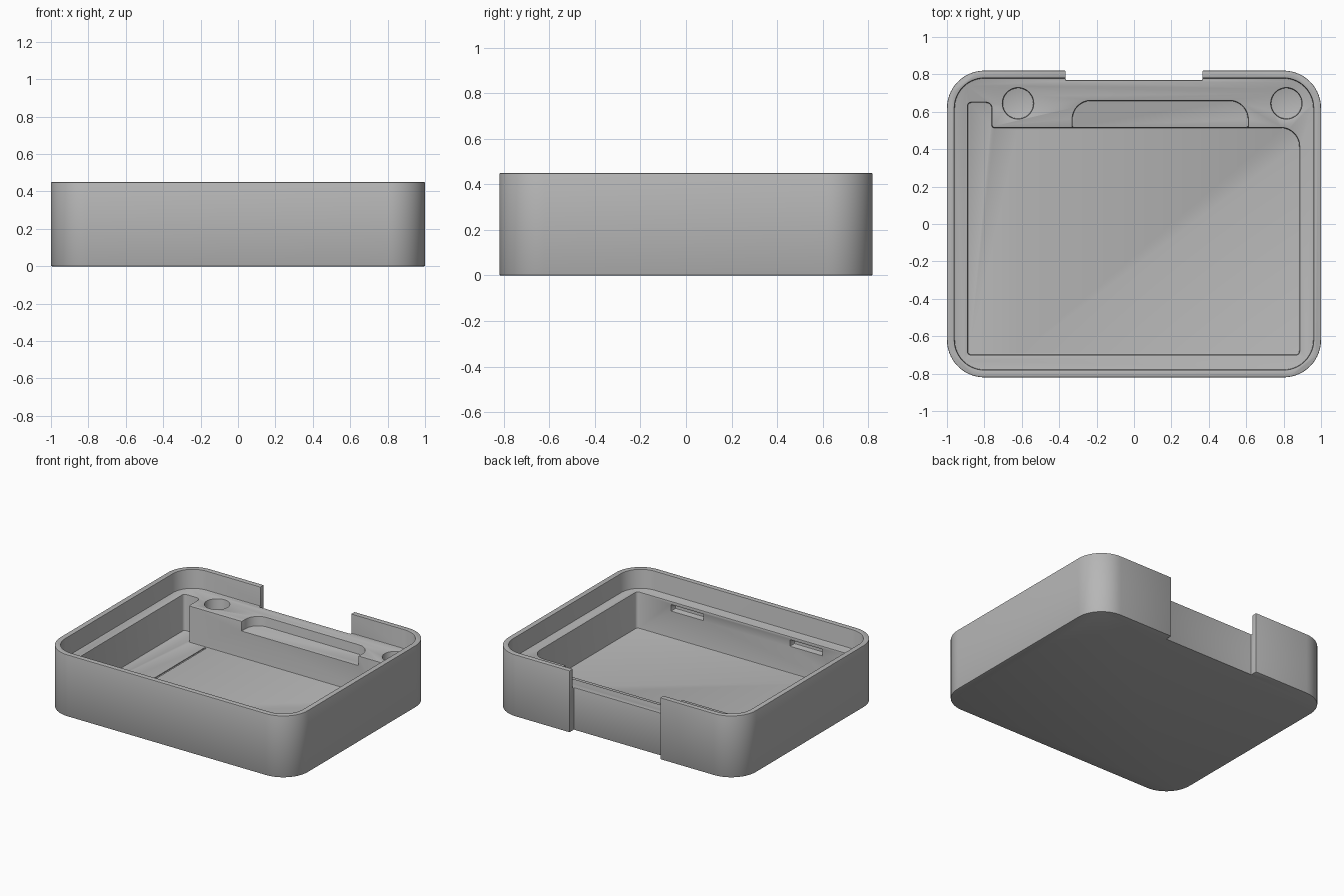
import bpy, bmesh, math
from mathutils import Vector

cube = bpy.data.objects.get("Cube")
if cube:
    bpy.data.objects.remove(cube, do_unlink=True)

grey = bpy.data.materials.new("plain_grey")
grey.use_nodes = True
colour = (0.47, 0.47, 0.47, 1)
grey.diffuse_color = colour
grey.node_tree.nodes["Principled BSDF"].inputs["Base Color"].default_value = colour


def fillet(corners):
    """Turn (x, y, radius) corners into an outline with rounded corners."""
    out = []
    n = len(corners)
    for i, (x, y, r) in enumerate(corners):
        p = Vector((x, y))
        if r <= 0:
            out.append(p)
            continue
        a = (Vector(corners[i - 1][:2]) - p).normalized()
        b = (Vector(corners[(i + 1) % n][:2]) - p).normalized()
        centre = p + (a + b) * r          # corners are all square
        steps = 14 if r > 0.05 else 5
        for k in range(steps + 1):
            t = k / steps * math.pi / 2
            out.append(centre - b * r * math.cos(t) - a * r * math.sin(t))
    return out


def prism(name, outline, z0, z1):
    bm = bmesh.new()
    low = [bm.verts.new((p[0], p[1], z0)) for p in outline]
    high = [bm.verts.new((p[0], p[1], z1)) for p in outline]
    bm.faces.new(low[::-1])
    bm.faces.new(high)
    n = len(low)
    for i in range(n):
        j = (i + 1) % n
        bm.faces.new((low[i], low[j], high[j], high[i]))
    bmesh.ops.recalc_face_normals(bm, faces=bm.faces[:])
    mesh = bpy.data.meshes.new(name)
    bm.to_mesh(mesh)
    bm.free()
    mesh.materials.append(grey)
    obj = bpy.data.objects.new(name, mesh)
    bpy.context.collection.objects.link(obj)
    return obj


def rect(x0, x1, y0, y1, r=0):
    return fillet([(x0, y0, r), (x1, y0, r), (x1, y1, r), (x0, y1, r)])


def circle(x, y, r, n=40):
    return [(x + r * math.cos(2 * math.pi * i / n),
             y + r * math.sin(2 * math.pi * i / n)) for i in range(n)]


SHELF, FLOOR, TOP, ABOVE = 0.31, 0.045, 0.45, 0.6

# Tray body
tray = prism("tray_body", rect(-1, 1, -0.82, 0.82, 0.2), 0, TOP)

# Stepped rim, main pocket with its side arm, and the rear notch
pocket = fillet([(-0.89, -0.70, 0.02), (0.885, -0.70, 0.02), (0.885, 0.515, 0.1),
                 (-0.76, 0.515, 0.015), (-0.76, 0.65, 0.03), (-0.89, 0.65, 0.02)])
finger = fillet([(-0.33, 0.4, 0), (0.61, 0.4, 0), (0.61, 0.66, 0.1), (-0.33, 0.66, 0.1)])
cutters = [
    prism("rim_cutter", rect(-0.96, 0.96, -0.78, 0.78, 0.16), SHELF, ABOVE),
    prism("pocket_cutter", pocket, FLOOR, ABOVE),
    prism("finger_recess_cutter", finger, 0.24, ABOVE),
    prism("notch_cutter", rect(-0.365, 0.365, 0.77, 1), -0.1, ABOVE),
]
# Round wells in the rear shelf
for x in (-0.62, 0.815):
    cutters.append(prism("well_cutter", circle(x, 0.645, 0.083), 0.2, ABOVE))
# Clip slots in the front pocket wall
for side in (-1, 1):
    mid = side * 0.48
    cutters.append(prism("slot_cutter", rect(mid - 0.13, mid + 0.13, -0.75, -0.6), 0.24, 0.285))
# Fine floor groove, cut after the edges are softened
groove = prism("groove_cutter", rect(-0.622, -0.608, -0.69, 0.505), FLOOR - 0.006, 0.1)


def cut(tool):
    mod = tray.modifiers.new(tool.name, 'BOOLEAN')
    mod.operation = 'DIFFERENCE'
    mod.solver = 'EXACT'
    mod.object = tool
    tool.hide_render = True


for tool in cutters:
    cut(tool)
soft = tray.modifiers.new("soft_edges", 'BEVEL')
soft.width = 0.005
soft.segments = 2
soft.limit_method = 'ANGLE'
soft.angle_limit = math.radians(45)
soft.use_clamp_overlap = False
cut(groove)

# Bake the modifiers and drop the cutters
graph = bpy.context.evaluated_depsgraph_get()
baked = bpy.data.meshes.new_from_object(tray.evaluated_get(graph))
tray.modifiers.clear()
tray.data = baked
for tool in cutters + [groove]:
    bpy.data.objects.remove(tool, do_unlink=True)

bpy.ops.object.select_all(action='DESELECT')
tray.select_set(True)
bpy.context.view_layer.objects.active = tray
bpy.ops.object.shade_smooth_by_angle(angle=math.radians(30))
